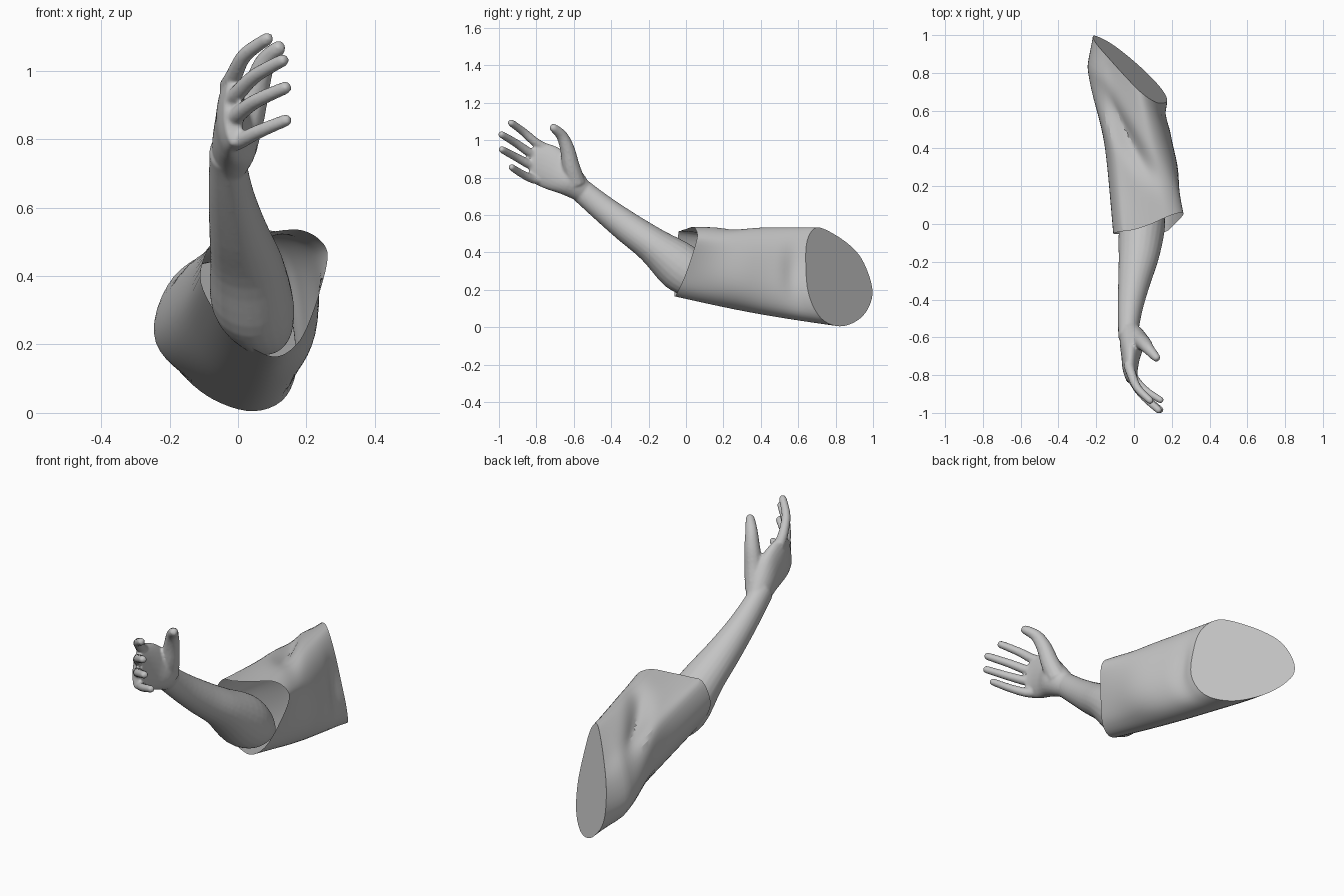
import bpy, bmesh, math
from mathutils import Vector

if "Cube" in bpy.data.objects:
    bpy.data.objects.remove(bpy.data.objects["Cube"])

mat = bpy.data.materials.new("plaster grey")
mat.diffuse_color = (0.55, 0.55, 0.55, 1)
mat.use_nodes = True
mat.node_tree.nodes["Principled BSDF"].inputs["Base Color"].default_value = mat.diffuse_color


def spline(pts, n, closed=False):
    """Resample a point list along a Catmull-Rom curve, n steps per span."""
    pts = [Vector(p) for p in pts]
    m = len(pts)
    out = []
    for i in range(m if closed else m - 1):
        if closed:
            a, b, c, d = (pts[(i + k) % m] for k in (-1, 0, 1, 2))
        else:
            a, b, c, d = (pts[min(max(i + k, 0), m - 1)] for k in (-1, 0, 1, 2))
        for s in range(n):
            t = s / n
            out.append(0.5 * (2 * b + (c - a) * t + (2 * a - 5 * b + 4 * c - d) * t * t
                              + (3 * b - a - 3 * c + d) * t ** 3))
    return out if closed else out + [pts[-1]]


def loft(bm, rings, cap_start, cap_end):
    loops = [[bm.verts.new(p) for p in r] for r in rings]
    n = len(loops[0])
    for a, b in zip(loops, loops[1:]):
        for i in range(n):
            bm.faces.new((a[i], a[(i + 1) % n], b[(i + 1) % n], b[i]))
    if cap_start:
        bm.faces.new(loops[0][::-1])
    if cap_end:
        bm.faces.new(loops[-1])


def finish(name, bm):
    bmesh.ops.recalc_face_normals(bm, faces=bm.faces)
    mesh = bpy.data.meshes.new(name)
    bm.to_mesh(mesh)
    bm.free()
    mesh.materials.append(mat)
    ob = bpy.data.objects.new(name, mesh)
    bpy.context.collection.objects.link(ob)
    bpy.ops.object.select_all(action='DESELECT')
    bpy.context.view_layer.objects.active = ob
    ob.select_set(True)
    return ob


def flesh(bm, sections):
    """Oval sections: centre, half width in x, half width across, tilt of the section."""
    rings = []
    data = [(Vector(c), Vector((rx, rn, math.radians(tilt)))) for c, rx, rn, tilt in sections]
    for c, r in zip(spline([d[0] for d in data], 4), spline([d[1] for d in data], 4)):
        up = Vector((0, math.cos(r.z), math.sin(r.z)))
        rings.append([c + Vector((r.x * math.cos(a), 0, 0)) + up * r.y * math.sin(a)
                      for a in (2 * math.pi * k / 24 for k in range(24))])
    loft(bm, rings, True, True)


def digit(bm, pts, r0, r1):
    """Tapered finger with a rounded tip."""
    path = spline(pts, 6)
    n = len(path) - 1
    rings = []
    for i, p in enumerate(path):
        d = (path[min(i + 1, n)] - path[max(i - 1, 0)]).normalized()
        u = d.cross(Vector((1, 0, 0))).normalized()
        v = d.cross(u)
        r = r0 + (r1 - r0) * i / n
        rings.append([p + (u * math.cos(a) + v * math.sin(a)) * r
                      for a in (2 * math.pi * k / 12 for k in range(12))])
    for h in (0.5, 0.85):
        rings.append([path[-1] + (q - path[-1]) * math.sqrt(1 - h * h) + d * r1 * h
                      for q in rings[n]])
    loft(bm, rings, True, True)


def bump(x, centre, width):
    return math.exp(-((x - centre) / width) ** 2)


# Sleeve: cuff outline lofted to the slanted cut at the shoulder
cuff = [(.26, .05, .44), (.245, .06, .50), (.18, .04, .535), (.09, 0, .525),
        (0, -.03, .515), (-.07, -.04, .505), (-.11, -.05, .40), (-.07, -.055, .30),
        (0, -.06, .22), (.10, -.06, .165), (.17, -.04, .20), (.215, 0, .29)]
cut = [(.64, .36), (.65, .47), (.69, .53), (.75, .52), (.86, .45), (.94, .36),
       (.995, .22), (.98, .12), (.92, .04), (.82, .005), (.72, .05), (.655, .18)]
cut = [(-.025 - 1.08 * (y - .82) - .27 * (z - .27), y, z) for y, z in cut]
front, back = spline(cuff, 5, True), spline(cut, 5, True)
count, steps = len(front), 32
mid_f, mid_b = sum(front, Vector()) / count, sum(back, Vector()) / count
rings = []
for j in range(steps + 1):
    t = j / steps
    mid = mid_f.lerp(mid_b, t)
    ring = []
    for i in range(count):
        p = front[i].lerp(back[i], t)
        out = p - mid
        out.y = 0
        out.normalize()
        k = i / 5
        k_low = k + 12 if k < 4 else k
        # cloth folds across the top, swell on both sides and underneath
        push = -.042 * bump(t, .56, .24) * bump(k, .7 + 5.4 * t, .85)
        push += .065 * bump(k, 6.0, 1.25) * bump(t, .86, .25) * (1 - .6 * max(0, t - .85) / .15)
        push += .015 * bump(k, 5.0, .8) * bump(t, .65, .2)
        push += .03 * bump(k_low, 11.0, 1.0) * bump(t, .42, .25)
        push += .012 * math.sin(math.pi * t) * bump(k, 8.8, 1.2)
        push -= .02 * bump(k_low, 11.3, 1.0) * bump(t, .88, .08)
        ring.append(p + out * push)
    rings.append(ring)
# keep the shoulder cut flat and inside the overall length
for p in rings[-1]:
    p.y = min(p.y, 1.0)
bm = bmesh.new()
loft(bm, rings, False, True)
finish("sleeve", bm)
bpy.ops.object.shade_smooth_by_angle(angle=math.radians(22))

# Arm and hand, fused into one skin
bm = bmesh.new()
flesh(bm, [((.085, .12, .215), .05, .05, 53), ((.07, .055, .255), .09, .105, 53),
           ((.042, -.035, .325), .12, .13, 53), ((.025, -.18, .44), .106, .097, 53),
           ((0, -.32, .54), .084, .083, 53), ((-.02, -.45, .64), .066, .071, 53),
           ((-.03, -.565, .735), .054, .064, 58), ((-.03, -.60, .765), .054, .066, 60)])
# Palm
flesh(bm, [((-.025, -.54, .715), .048, .055, 55), ((-.01, -.62, .785), .066, .086, 60),
           ((-.017, -.70, .84), .050, .112, 65), ((-.02, -.77, .872), .040, .114, 74),
           ((-.012, -.83, .882), .028, .100, 80)])
# Fingers and thumb
digit(bm, [(-.03, -.74, .95), (-.012, -.80, .985), (.02, -.87, 1.045), (.085, -.935, 1.093)], .028, .019)
digit(bm, [(-.03, -.76, .90), (-.005, -.83, .93), (.05, -.91, .985), (.13, -.985, 1.03)], .028, .019)
digit(bm, [(-.03, -.76, .85), (-.005, -.83, .868), (.05, -.91, .91), (.138, -.984, .95)], .028, .019)
digit(bm, [(-.025, -.75, .79), (.0, -.815, .792), (.06, -.88, .822), (.14, -.932, .855)], .027, .018)
digit(bm, [(.0, -.59, .77), (.03, -.615, .86), (.055, -.635, .955), (.08, -.665, 1.025),
           (.118, -.708, 1.066)], .056, .022)
arm = finish("arm_and_hand", bm)
fuse = arm.modifiers.new("fuse", 'REMESH')
fuse.mode = 'VOXEL'
fuse.voxel_size = 0.007
relax = arm.modifiers.new("relax", 'SMOOTH')
relax.factor = 0.5
relax.iterations = 4
for name in ("fuse", "relax"):
    bpy.ops.object.modifier_apply(modifier=name)
bpy.ops.object.shade_smooth()
